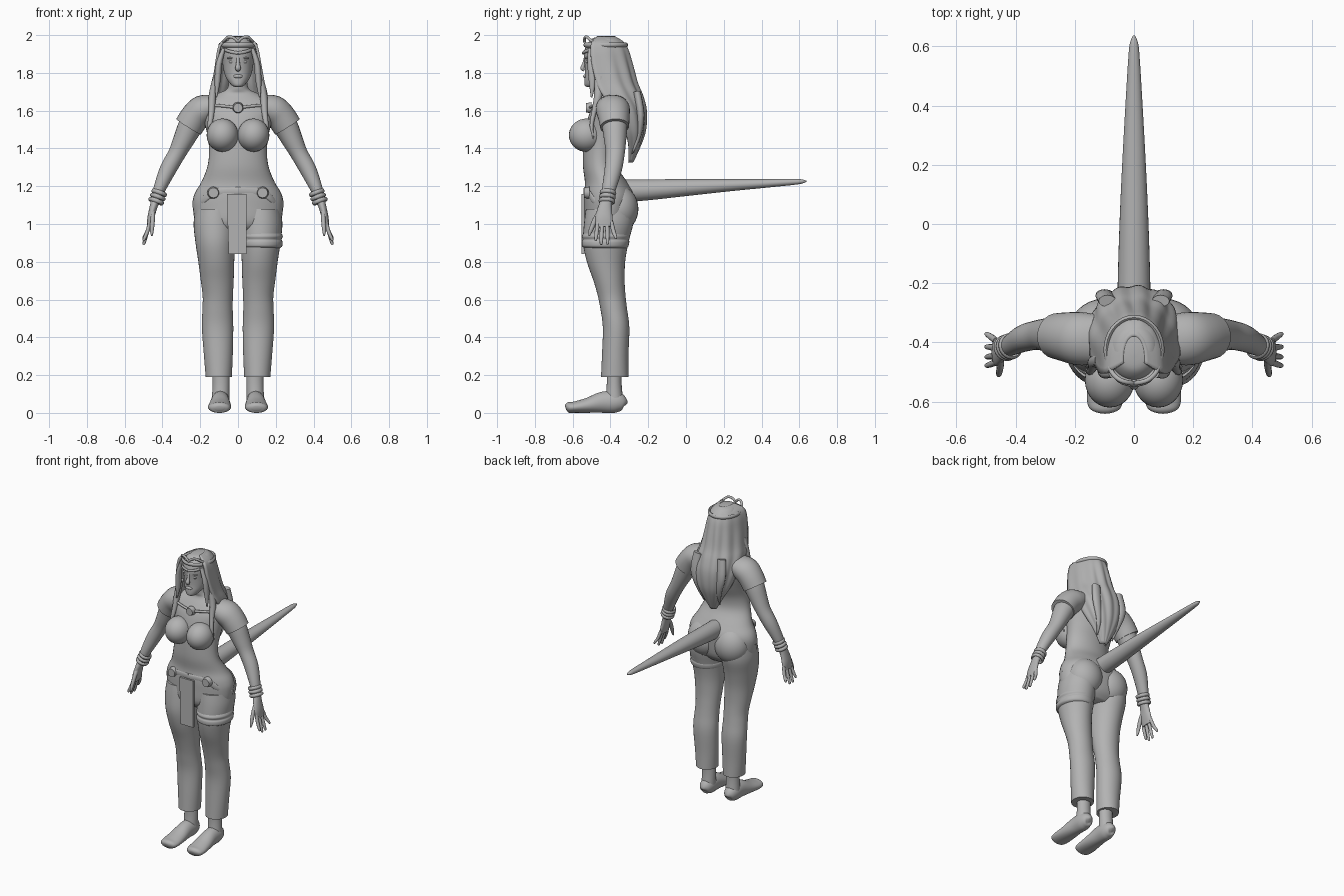
import bpy, bmesh, math
from mathutils import Vector, Matrix

grey = bpy.data.materials.new("plain grey")
grey.diffuse_color = (0.45, 0.45, 0.45, 1)


def finish(name, bm, mirror=False):
    bmesh.ops.recalc_face_normals(bm, faces=bm.faces)
    for f in bm.faces:
        f.smooth = True
    me = bpy.data.meshes.new(name)
    bm.to_mesh(me)
    bm.free()
    ob = bpy.data.objects.new(name, me)
    bpy.context.collection.objects.link(ob)
    me.materials.append(grey)
    if mirror:
        ob.modifiers.new("mirror", 'MIRROR').use_mirror_merge = False
    bpy.context.view_layer.objects.active = ob
    ob.select_set(True)
    bpy.ops.object.shade_smooth_by_angle(angle=math.radians(50))
    ob.select_set(False)
    return ob


def spline(rows, steps):
    """Catmull-Rom interpolation through tuples of numbers."""
    out = []
    for i in range(len(rows) - 1):
        a, b, c, d = rows[max(i - 1, 0)], rows[i], rows[i + 1], rows[min(i + 2, len(rows) - 1)]
        for k in range(steps):
            t = k / steps
            out.append([0.5 * (2 * q + (r - p) * t + (2 * p - 5 * q + 4 * r - s) * t * t
                               + (3 * q - p - 3 * r + s) * t ** 3) for p, q, r, s in zip(a, b, c, d)])
    return out + [list(rows[-1])]


def tube(name, rows, ref=(0, 1, 0), tangent=None, sides=28, steps=4, mirror=False):
    """Elliptical sweep; rows are (x, y, z, radius across, radius along ref)."""
    bm, rings = bmesh.new(), []
    pts = spline(rows, steps)
    for i, (x, y, z, ru, rv) in enumerate(pts):
        t = Vector(tangent) if tangent else (
            Vector(pts[min(i + 1, len(pts) - 1)][:3]) - Vector(pts[max(i - 1, 0)][:3])).normalized()
        v = Vector(ref)
        v = (v - t * v.dot(t)).normalized()
        u = v.cross(t)
        rings.append([bm.verts.new(Vector((x, y, z)) + u * max(ru, .001) * math.cos(a) + v * max(rv, .001) * math.sin(a))
                      for a in (2 * math.pi * k / sides for k in range(sides))])
    for a, b in zip(rings, rings[1:]):
        for k in range(sides):
            bm.faces.new((a[k], a[(k + 1) % sides], b[(k + 1) % sides], b[k]))
    bm.faces.new(rings[0])
    bm.faces.new(rings[-1])
    return finish(name, bm, mirror)


def stack(name, rows, mirror=False, sides=36):
    """Horizontal loft; rows are (z, centre x, half width, front y, back y)."""
    return tube(name, [(cx, (f + b) / 2, z, w, (b - f) / 2) for z, cx, w, f, b in rows],
                tangent=(0, 0, 1), sides=sides, mirror=mirror)


def ball(name, centre, size, mirror=False, tilt=0):
    bm = bmesh.new()
    m = Matrix.Translation(centre) @ Matrix.Rotation(tilt, 4, 'X') @ Matrix.Diagonal((*size, 1))
    bmesh.ops.create_uvsphere(bm, u_segments=28, v_segments=18, radius=1, matrix=m)
    return finish(name, bm, mirror)


def disc(name, centre, r, depth, mirror=False):
    bm = bmesh.new()
    bmesh.ops.create_cone(bm, cap_ends=True, segments=24, radius1=r, radius2=r * .8, depth=depth,
                          matrix=Matrix.Translation(centre) @ Matrix.Rotation(math.pi / 2, 4, 'X'))
    return finish(name, bm, mirror)


def ring(name, centre, axis, ra, rb, minor, mirror=False, n=36, m=8):
    """Oval torus around an axis."""
    bm = bmesh.new()
    rot = Vector((0, 0, 1)).rotation_difference(Vector(axis)).to_matrix()
    loops = []
    for i in range(n):
        a = 2 * math.pi * i / n
        loops.append([bm.verts.new(Vector(centre) + rot @ Vector((
            (ra + minor * math.cos(b)) * math.cos(a), (rb + minor * math.cos(b)) * math.sin(a),
            minor * 1.4 * math.sin(b)))) for b in (2 * math.pi * j / m for j in range(m))])
    for i in range(n):
        p, q = loops[i], loops[(i + 1) % n]
        for j in range(m):
            bm.faces.new((p[j], q[j], q[(j + 1) % m], p[(j + 1) % m]))
    return finish(name, bm, mirror)


# torso and neck
stack("torso", [(z, 0, w, f, b) for z, w, f, b in (
    (.95, .15, -.49, -.33), (1.0, .22, -.535, -.29), (1.1, .24, -.54, -.275), (1.16, .23, -.54, -.275),
    (1.22, .195, -.535, -.31), (1.3, .163, -.545, -.36), (1.38, .153, -.545, -.36), (1.46, .16, -.54, -.33),
    (1.54, .18, -.525, -.305), (1.6, .2, -.505, -.3), (1.65, .185, -.475, -.3), (1.69, .11, -.45, -.31),
    (1.72, .055, -.455, -.345), (1.8, .048, -.46, -.36))])
ball("breast", (.082, -.527, 1.47), (.084, .093, .088), True)
ball("buttock", (.1, -.36, 1.08), (.118, .108, .125), True)

# legs and feet
stack("trouser_leg", [
    (1.08, .12, .105, -.53, -.28), (1.0, .122, .113, -.54, -.28), (.9, .12, .105, -.545, -.305),
    (.8, .115, .095, -.525, -.322), (.7, .11, .087, -.49, -.325), (.62, .107, .08, -.467, -.32),
    (.55, .108, .08, -.453, -.312), (.45, .108, .083, -.44, -.3), (.3, .104, .076, -.445, -.305),
    (.19, .102, .069, -.45, -.305)], True)
stack("ankle", [(.22, .09, .045, -.42, -.34), (.14, .09, .045, -.42, -.34), (.05, .093, .047, -.43, -.33)], True)
tube("foot", [(.093, -.322, .04, .008, .012), (.093, -.33, .045, .032, .036), (.093, -.37, .056, .048, .056),
              (.094, -.44, .056, .05, .056), (.096, -.52, .04, .058, .04), (.098, -.59, .03, .061, .03),
              (.098, -.625, .028, .05, .027), (.098, -.637, .025, .02, .012)], ref=(0, 0, 1), mirror=True)

# arms and hands
tube("arm", [(.15, -.39, 1.61, .07, .08), (.2, -.385, 1.585, .073, .08), (.25, -.378, 1.52, .066, .068),
             (.29, -.375, 1.44, .055, .058), (.325, -.375, 1.37, .046, .05), (.37, -.385, 1.29, .044, .046),
             (.41, -.405, 1.2, .034, .038), (.435, -.42, 1.13, .024, .031), (.45, -.43, 1.08, .02, .038),
             (.462, -.434, 1.03, .018, .046), (.47, -.432, .985, .012, .044)], mirror=True)
for i, (y, y2, z2) in enumerate(((-.467, -.478, .91), (-.443, -.449, .89), (-.418, -.415, .892), (-.395, -.372, .92))):
    tube("finger_%d" % (i + 1), [(.466, y, 1.01, .01, .011), (.48, (y + y2) / 2, .96, .01, .011),
                                 (.497, y2, z2 + .01, .008, .008), (.5, y2, z2, .003, .003)],
         sides=12, mirror=True)
tube("thumb", [(.45, -.45, 1.075, .012, .014), (.452, -.482, 1.02, .012, .014), (.456, -.505, .965, .01, .011),
               (.456, -.513, .937, .004, .004)], sides=12, mirror=True)
for i in range(3):
    ring("bracelet_%d" % (i + 1), (.417 + .008 * i, -.413 - .003 * i, 1.165 - .022 * i), (.35, -.1, -.93),
         .034, .037, .008, True)

# off-shoulder sleeves with brooch
tube("sleeve", [(.13, -.39, 1.625, .062, .085), (.185, -.387, 1.605, .078, .09), (.225, -.382, 1.57, .078, .084),
                (.262, -.378, 1.515, .077, .077)], mirror=True)
tube("neckline_trim", [(0, -.51, 1.615, .008, .008), (.08, -.495, 1.625, .008, .008),
                       (.15, -.468, 1.63, .008, .008), (.2, -.455, 1.64, .006, .006)],
     ref=(0, 0, 1), sides=10, mirror=True)
disc("brooch", (0, -.515, 1.615), .03, .03)

# head and face
stack("head", [(z, 0, w, f, b) for z, w, f, b in (
    (1.725, .015, -.525, -.49), (1.735, .034, -.537, -.46), (1.765, .058, -.538, -.41), (1.8, .073, -.535, -.37),
    (1.85, .082, -.537, -.335), (1.9, .09, -.54, -.322), (1.94, .09, -.53, -.32), (1.97, .074, -.51, -.34),
    (1.987, .05, -.485, -.365), (1.993, .01, -.44, -.41))])
tube("nose", [(0, -.534, 1.885, .008, .006), (0, -.541, 1.85, .01, .008), (0, -.548, 1.825, .015, .012),
              (0, -.54, 1.812, .01, .006)], sides=14)
ball("lips", (0, -.534, 1.782), (.025, .01, .01))
ball("eye", (.032, -.522, 1.858), (.017, .009, .008), True)
ball("brow", (.034, -.522, 1.878), (.024, .012, .006), True)

# hair curtain: rippled arcs around the back of the head
bm, arcs, n = bmesh.new(), [], 56
for z, w, f, b in spline([(1.988, .035, -.47, -.38), (1.96, .085, -.5, -.335), (1.92, .103, -.505, -.31),
                          (1.85, .115, -.5, -.29), (1.75, .132, -.475, -.265), (1.68, .147, -.44, -.237),
                          (1.6, .143, -.37, -.217), (1.5, .115, -.325, -.22), (1.42, .07, -.305, -.245),
                          (1.33, .015, -.305, -.285)], 4):
    arc = []
    for k in range(n + 1):
        a = math.pi * k / n
        r = 1 + .025 * math.cos(13 * a + 4 * z) * min(1, (2 - z) * 5)
        arc.append(bm.verts.new((w * r * math.cos(a), f + (b - f) * r * math.sin(a) ** .8, z)))
    arcs.append(arc)
for p, q in zip(arcs, arcs[1:]):
    for k in range(n):
        bm.faces.new((p[k], p[k + 1], q[k + 1], q[k]))
hair = finish("hair", bm)
solid = hair.modifiers.new("thickness", 'SOLIDIFY')
solid.thickness, solid.offset = .014, 0

# loose locks falling beside the face and over the chest
tube("face_lock", [(.075, -.505, 1.93, .01, .014), (.1, -.5, 1.85, .016, .022), (.108, -.495, 1.76, .016, .02),
                   (.115, -.5, 1.67, .004, .004)], sides=12, mirror=True)
tube("chest_lock", [(.115, -.46, 1.78, .018, .025), (.135, -.465, 1.68, .02, .022), (.14, -.485, 1.6, .016, .014),
                    (.15, -.5, 1.52, .012, .01), (.16, -.49, 1.45, .003, .003)], sides=12, mirror=True)
tube("back_lock", [(.09, -.26, 1.7, .03, .02), (.1, -.24, 1.58, .03, .02), (.075, -.25, 1.47, .02, .014),
                   (.06, -.285, 1.37, .003, .003)], sides=12, mirror=True)

# circlet with raised front crest
ring("circlet", (0, -.425, 1.948), (0, 0, 1), .094, .109, .009)
tube("circlet_crest", [(0, -.538, 1.965, .008, .008), (.022, -.535, 1.985, .008, .008),
                       (.05, -.525, 1.99, .008, .008), (.075, -.5, 1.97, .008, .008),
                       (.09, -.46, 1.95, .008, .008)], ref=(0, 0, 1), sides=10, mirror=True)
tube("brow_band", [(0, -.545, 1.905, .006, .009), (.05, -.53, 1.915, .006, .009), (.095, -.47, 1.935, .006, .009)],
     ref=(0, 0, 1), sides=10, mirror=True)

# belt, hanging cloth and thigh band
disc("belt_disc", (.13, -.525, 1.165), .033, .03, True)
tube("belt", [(.0, -.538, 1.175, .006, .02), (.13, -.516, 1.165, .006, .02), (.19, -.482, 1.12, .006, .016),
              (.235, -.41, 1.09, .006, .014)], ref=(0, 0, 1), sides=12, mirror=True)
bm = bmesh.new()
bmesh.ops.create_cube(bm, size=1, matrix=Matrix.Translation((-.007, -.545, 1.0)) @ Matrix.Diagonal((.105, .014, .32, 1)))
for v in bm.verts:
    if v.co.z < 1 and v.co.x < 0:
        v.co.x += .01
finish("front_cloth", bm)
stack("thigh_band", [(.872, .124, .096, -.53, -.315), (.882, .124, .11, -.55, -.305), (.905, .124, .112, -.552, -.3),
                     (.918, .124, .107, -.547, -.302), (.935, .124, .113, -.552, -.297), (.955, .124, .104, -.54, -.3)])

# long tapering tail
tube("tail", [(0, -.34, 1.175, .056, .06), (0, -.2, 1.181, .055, .055), (0, 0, 1.193, .049, .045),
              (0, .2, 1.204, .04, .034), (0, .4, 1.214, .029, .024), (0, .55, 1.222, .02, .017),
              (0, .61, 1.225, .014, .012), (0, .637, 1.226, .003, .003)], ref=(0, 0, 1))
